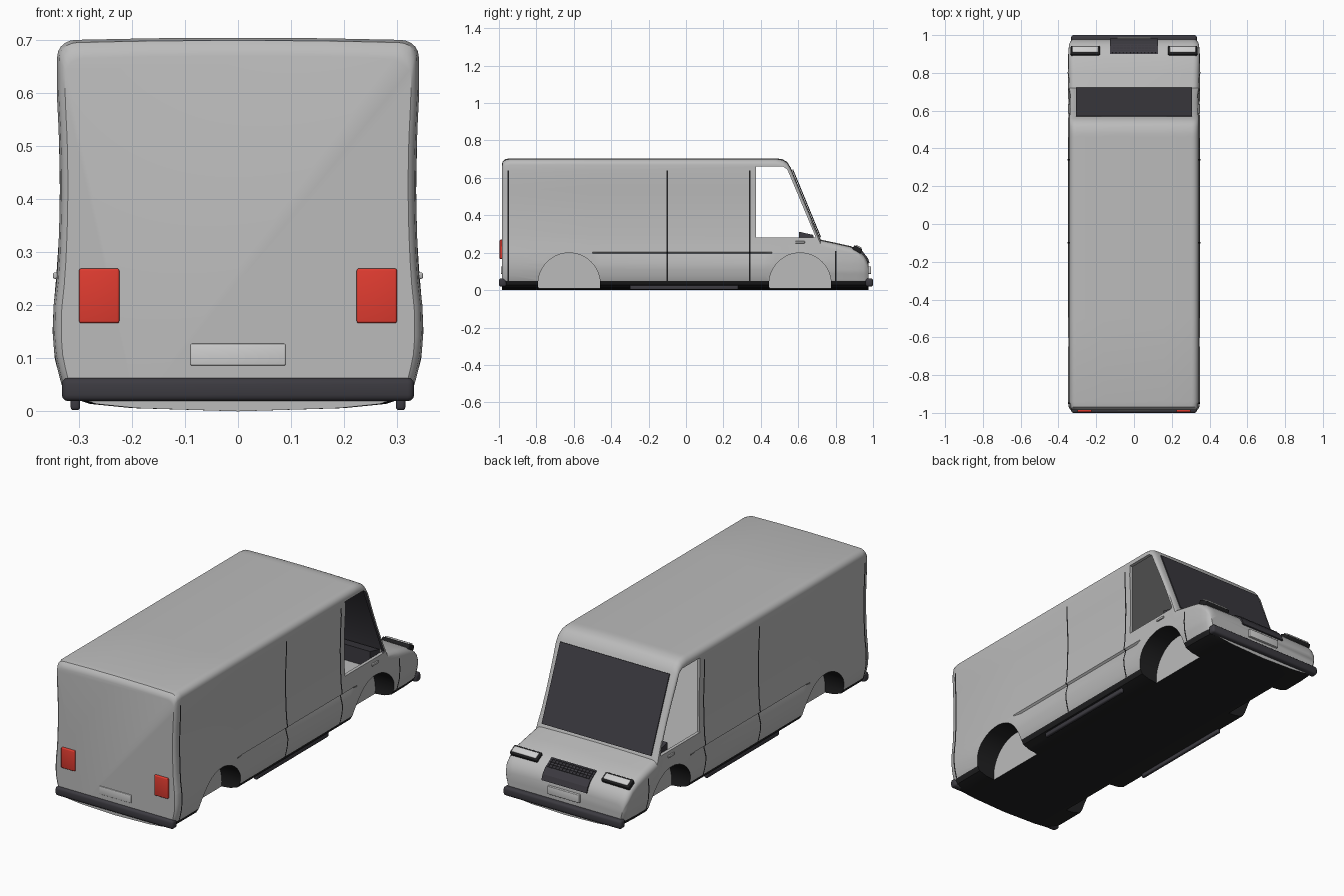
import bpy, bmesh, math
from mathutils import Vector

cube = bpy.data.objects.get("Cube")
if cube:
    bpy.data.objects.remove(cube, do_unlink=True)


def material(name, r, g, b):
    m = bpy.data.materials.new(name)
    m.use_nodes = True
    m.diffuse_color = (r, g, b, 1)
    m.node_tree.nodes["Principled BSDF"].inputs["Base Color"].default_value = (r, g, b, 1)
    return m


GREY = material("body grey", 0.5, 0.5, 0.5)
BLACK = material("underbody black", 0.015, 0.015, 0.016)
DARK = material("dark trim", 0.045, 0.043, 0.052)
RED = material("lamp red", 0.75, 0.045, 0.03)
SILVER = material("lens silver", 0.62, 0.62, 0.62)


def finish(name, bm, mats):
    bmesh.ops.recalc_face_normals(bm, faces=bm.faces)
    me = bpy.data.meshes.new(name)
    bm.to_mesh(me)
    bm.free()
    for m in mats:
        me.materials.append(m)
    ob = bpy.data.objects.new(name, me)
    bpy.context.collection.objects.link(ob)
    return ob


def activate(ob):
    bpy.ops.object.select_all(action='DESELECT')
    ob.select_set(True)
    bpy.context.view_layer.objects.active = ob


def smooth(ob, degrees=32):
    activate(ob)
    bpy.ops.object.shade_smooth_by_angle(angle=math.radians(degrees))


def box(name, center, size, mat, bevel=0.0, tilt=0.0):
    bm = bmesh.new()
    bmesh.ops.create_cube(bm, size=1)
    bmesh.ops.scale(bm, vec=size, verts=bm.verts)
    if bevel:
        bmesh.ops.bevel(bm, geom=bm.edges[:], offset=bevel, segments=3,
                        profile=0.5, affect='EDGES')
    ob = finish(name, bm, [mat])
    ob.location = center
    ob.rotation_euler.x = tilt
    smooth(ob)
    return ob


def prism(name, outline, x0, x1, mat):
    """Extrude a (y, z) outline along x."""
    bm = bmesh.new()
    f = bm.faces.new([bm.verts.new((x0, y, z)) for y, z in outline])
    ext = bmesh.ops.extrude_face_region(bm, geom=[f])
    moved = [v for v in ext["geom"] if isinstance(v, bmesh.types.BMVert)]
    bmesh.ops.translate(bm, vec=(x1 - x0, 0, 0), verts=moved)
    return finish(name, bm, [mat])


def lerp_table(table, t):
    for (a, va), (b, vb) in zip(table, table[1:]):
        if t <= b:
            f = max(0, (t - a) / (b - a))
            return va + (vb - va) * f
    return table[-1][1]


# Body shape: half width by height, roof line by length
WIDTH = [(0.05, 0.333), (0.1, 0.346), (0.15, 0.35), (0.2, 0.348), (0.25, 0.342),
         (0.32, 0.338), (0.42, 0.336), (0.5, 0.337), (0.6, 0.342), (0.68, 0.341)]
ROOF = [(-0.985, 0.67), (-0.98, 0.688), (-0.968, 0.7), (-0.94, 0.705), (0.48, 0.705),
        (0.515, 0.7), (0.54, 0.686), (0.56, 0.655), (0.72, 0.27), (0.8, 0.253),
        (0.88, 0.235), (0.92, 0.215), (0.95, 0.19), (0.968, 0.165), (0.977, 0.135)]
TAPER = [(-0.985, 0.955), (-0.98, 0.975), (-0.968, 0.99), (-0.94, 1), (0.88, 1),
         (0.95, 0.985), (0.968, 0.965), (0.977, 0.94)]
RECESS = [(-0.5, 0), (-0.46, 1), (0.42, 1), (0.46, 0)]
FLOOR = [(0, 0), (0.2, 0.006), (0.28, 0.014), (0.32, 0.028)]
LEVELS = [0.05, 0.08, 0.11, 0.145, 0.197, 0.203, 0.25, 0.3, 0.36, 0.42, 0.48, 0.54, 0.6, 0.64, 0.67]
CORNER = 0.035


def side_points(y):
    top = lerp_table(ROOF, y) - CORNER
    squash = (top - 0.05) / (0.67 - 0.05)
    pts = []
    for i, level in enumerate(LEVELS):
        z = 0.05 + (level - 0.05) * squash
        w = lerp_table(WIDTH, z) * lerp_table(TAPER, y)
        if i == 4:
            w -= 0.012 * lerp_table(RECESS, y)
        pts.append((w, z))
    return pts


def section(y):
    top, taper = lerp_table(ROOF, y), lerp_table(TAPER, y)
    half = [(x * taper, z) for x, z in FLOOR] + side_points(y)
    w, z0 = half[-1]
    for k in range(1, 6):
        a = math.radians(18 * k)
        half.append((w - CORNER * (1 - math.cos(a)), z0 + (CORNER - 0.004) * math.sin(a)))
    half += [(0.16, top - 0.001), (0, top)]
    return half + [(-x, z) for x, z in half[-2:0:-1]]


stations = sorted({y for y, _ in ROOF} | {y for y, _ in RECESS} | {0.6, 0.64, 0.68})
bm = bmesh.new()
rings = [[bm.verts.new((x, y, z)) for x, z in section(y)] for y in stations]
for a, b in zip(rings, rings[1:]):
    for i in range(len(a)):
        j = (i + 1) % len(a)
        bm.faces.new((a[i], a[j], b[j], b[i]))
bm.faces.new(rings[0])
bm.faces.new(rings[-1])
body = finish("body", bm, [GREY, BLACK, DARK])

# Cutters: hollow interior, side windows and wheel arches
ARCH_Y, ARCH_Z, ARCH_R = (-0.625, 0.61), 0.033, 0.166
cutters = [
    prism("interior_cutter", [(-0.93, 0.23), (-0.93, 0.672), (0.525, 0.672), (0.55, 0.642),
                              (0.697, 0.285), (0.697, 0.23)], -0.324, 0.324, GREY),
    prism("window_cutter", [(0.375, 0.28), (0.375, 0.66), (0.52, 0.66), (0.542, 0.645),
                            (0.692, 0.287), (0.687, 0.28)], -0.5, 0.5, GREY)]
for yc in ARCH_Y:
    ring = [(yc + ARCH_R * math.cos(math.tau * k / 48), ARCH_Z + ARCH_R * math.sin(math.tau * k / 48))
            for k in range(48)]
    for s in (-1, 1):
        cutters.append(prism("arch_cutter", ring, s * 0.23, s * 0.5, GREY))
activate(body)
for c in cutters:
    mod = body.modifiers.new("cut", 'BOOLEAN')
    mod.operation, mod.solver, mod.object = 'DIFFERENCE', 'EXACT', c
    bpy.ops.object.modifier_apply(modifier=mod.name)
for c in cutters:
    bpy.data.objects.remove(c, do_unlink=True)

# Body colours: black underside and arches, dark inside of the windscreen
for p in body.data.polygons:
    c, n = p.center, p.normal
    in_arch = any(abs(math.hypot(c.y - yc, c.z - ARCH_Z) - ARCH_R) < 0.01 for yc in ARCH_Y)
    p.material_index = 0
    if c.z < 0.05 or (in_arch and abs(n.x) < 0.3 and abs(c.x) > 0.22 and c.z < 0.21):
        p.material_index = 1
    elif n.y < -0.5 and c.y > 0.5 and c.z > 0.28:
        p.material_index = 2
smooth(body)

# Door and panel seams following the sides
for name, y in (("rear_seam", -0.95), ("cargo_door_seam", -0.1), ("cab_door_seam", 0.34), ("nose_seam", 0.8)):
    bm = bmesh.new()
    for s in (-1, 1):
        rows = [[bm.verts.new((s * (w + 0.0015), y + d, z)) for d in (-0.004, 0.004)]
                for w, z in side_points(y)[:-1]]
        for a, b in zip(rows, rows[1:]):
            bm.faces.new((a[0], a[1], b[1], b[0]))
    finish(name, bm, [BLACK])

# Windscreen plate and dashboard
prism("windscreen", [(0.568, 0.643), (0.573, 0.645), (0.722, 0.284), (0.717, 0.282)], -0.308, 0.308, DARK)
prism("dashboard", [(0.605, 0.232), (0.605, 0.312), (0.68, 0.295), (0.69, 0.232)], -0.32, 0.32, DARK)

# Bumpers, number plates
for name, s in (("front", 1), ("rear", -1)):
    box(name + "_bumper", (0, s * 0.98, 0.041), (0.665, 0.04, 0.044), DARK, 0.012)
    box(name + "_plate", (0, s * 0.98, 0.107), (0.18, 0.018, 0.041), SILVER, 0.003)

# Grille with slats
prism("grille", [(0.9, 0.2), (0.9, 0.231), (0.952, 0.197), (0.972, 0.172), (0.982, 0.145), (0.96, 0.14)],
      -0.127, 0.127, DARK)
for k in range(4):
    y = 0.908 + 0.012 * k
    box("grille_slat", (0, y, 0.229 - (y - 0.9) * 0.65), (0.24, 0.004, 0.008), DARK)
for k in range(13):
    box("grille_bar", (-0.114 + 0.019 * k, 0.926, 0.214), (0.004, 0.05, 0.008), DARK, 0, -0.58)

# Paired parts: lamps, running boards, door handles
for side, s in (("left", 1), ("right", -1)):
    box(side + "_tail_lamp", (s * 0.262, -0.985, 0.218), (0.076, 0.022, 0.103), RED, 0.004)
    box(side + "_headlamp_frame", (s * 0.258, 0.916, 0.217), (0.155, 0.05, 0.026), BLACK, 0.006, -0.5)
    box(side + "_headlamp_lens", (s * 0.258, 0.921, 0.224), (0.138, 0.034, 0.022), SILVER, 0.005, -0.5)
    box(side + "_running_board", (s * 0.307, -0.01, 0.014), (0.018, 0.58, 0.024), DARK, 0.006)
    box(side + "_door_handle", (s * 0.343, 0.61, 0.256), (0.012, 0.05, 0.012), GREY, 0.003)
